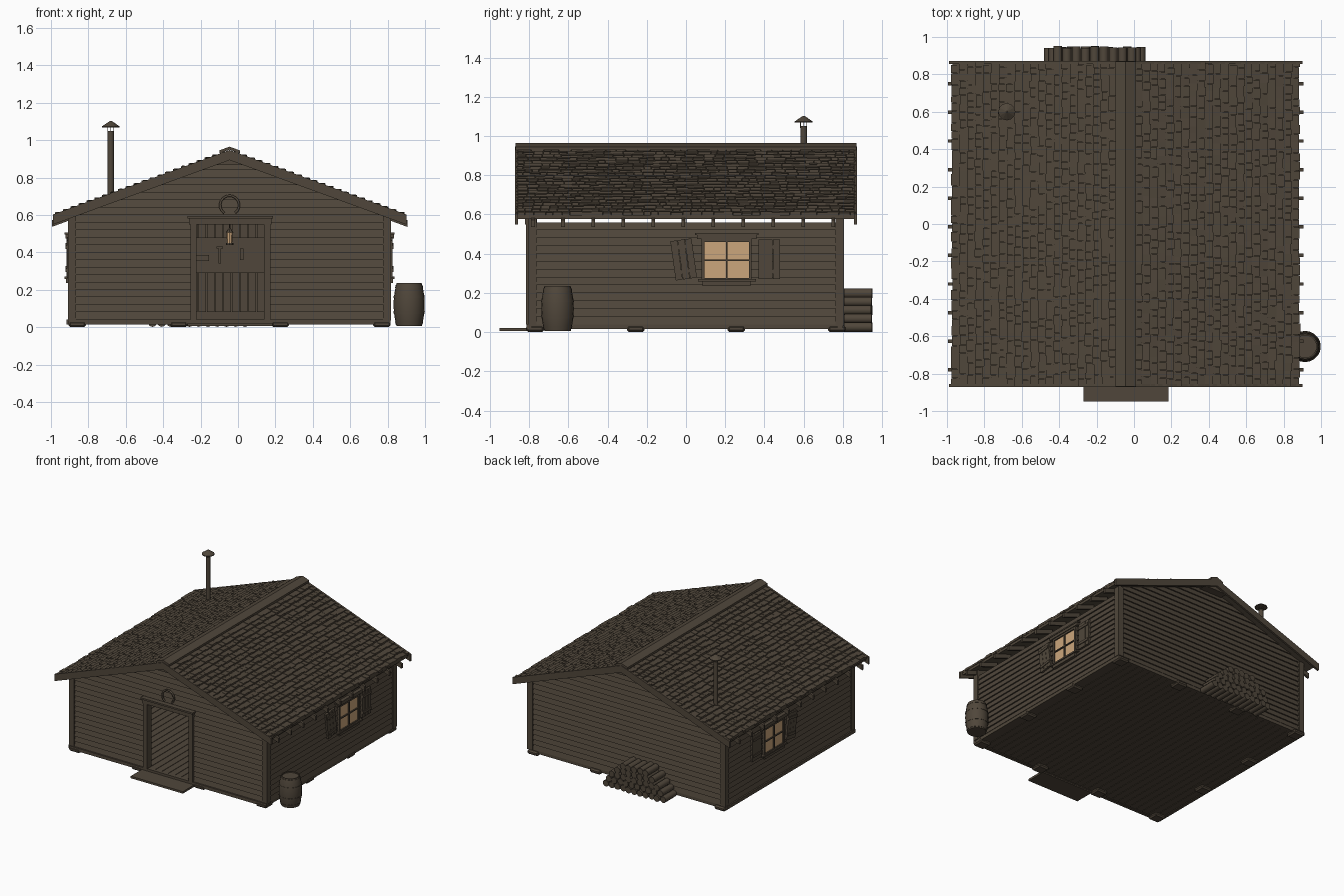
import bpy, bmesh, math, random
from mathutils import Matrix, Vector

if "Cube" in bpy.data.objects:
    bpy.data.objects.remove(bpy.data.objects["Cube"])

random.seed(4)
CX, HW, HY = -0.045, 0.86, 0.80           # house centre, half width, half depth
SL, RZ, RW, RY = 0.365, 0.935, 0.925, 0.86  # roof slope, apex height, half width, half depth


def material(name, rgb):
    m = bpy.data.materials.new(name)
    m.diffuse_color = (*rgb, 1)
    m.use_nodes = True
    m.node_tree.nodes["Principled BSDF"].inputs["Base Color"].default_value = m.diffuse_color
    return m


WOOD = material("brown wood", (0.080, 0.062, 0.043))
GLOW = material("warm window light", (0.60, 0.38, 0.20))


def hexa(lo, hi):
    """Eight corners from a bottom and a top quad."""
    return [Vector(p) for p in (*lo, *hi)]


def box(x0, x1, y0, y1, z0, z1):
    quad = [(x0, y0), (x1, y0), (x1, y1), (x0, y1)]
    return hexa([(*q, z0) for q in quad], [(*q, z1) for q in quad])


def turn(block, axis, angle):
    c = sum(block, Vector()) / 8
    r = Matrix.Rotation(angle, 3, axis)
    return [c + r @ (p - c) for p in block]


def flip(blocks):
    """Mirror blocks across the ridge plane."""
    return [[Vector((2 * CX - p.x, p.y, p.z)) for p in b] for b in blocks]


def finish(name, bm, mat):
    bmesh.ops.recalc_face_normals(bm, faces=bm.faces)
    me = bpy.data.meshes.new(name)
    bm.to_mesh(me)
    bm.free()
    me.materials.append(mat)
    ob = bpy.data.objects.new(name, me)
    bpy.context.collection.objects.link(ob)
    return ob


def build(name, blocks, mat=WOOD):
    bm = bmesh.new()
    for b in blocks:
        v = [bm.verts.new(p) for p in b]
        for f in ((0, 1, 2, 3), (4, 5, 6, 7), (0, 1, 5, 4), (1, 2, 6, 5), (2, 3, 7, 6), (3, 0, 4, 7)):
            bm.faces.new([v[i] for i in f])
    return finish(name, bm, mat)


def lathe(name, profile, x, y, n=20, mat=WOOD):
    """Turned solid from (radius, z) pairs."""
    bm = bmesh.new()
    rings = [[bm.verts.new((x + r * math.cos(2 * math.pi * i / n), y + r * math.sin(2 * math.pi * i / n), z))
              for i in range(n)] for r, z in profile]
    for a, b in zip(rings, rings[1:]):
        for i in range(n):
            bm.faces.new((a[i], a[(i + 1) % n], b[(i + 1) % n], b[i]))
    bm.faces.new(rings[0])
    bm.faces.new(rings[-1])
    return finish(name, bm, mat)


def roof_z(dx):
    return RZ - SL * abs(dx)


# Floor planks, sill beams and foundation stones
build("floor_planks", [box(x, x + 0.052, -HY + 0.01, HY - 0.01, 0.02, 0.038)
                       for x in [CX - HW + 0.01 + 0.056 * i for i in range(30)]])
build("sill_beams", [box(CX - HW, CX + HW, s * HY - 0.02, s * HY + 0.005, 0.015, 0.04) for s in (-0.99, 0.99)]
      + [box(CX + s * HW - 0.02, CX + s * HW + 0.005, -HY, HY, 0.015, 0.04) for s in (-0.99, 0.99)])
stones = []
for i in range(4):
    for j in range(4):
        if i in (0, 3) or j in (0, 3):
            x, y = CX + (i - 1.5) * 0.543, (j - 1.5) * 0.513
            stones.append(box(x - 0.047, x + 0.047, y - 0.045, y + 0.045, 0, 0.033))
stone = build("foundation_stones", stones)
bev = stone.modifiers.new("bevel", "BEVEL")
bev.width = 0.01

# Clapboard walls: every course leans out at its lower edge
DX0, DX1, DTOP, COURSE = -0.24, 0.155, 0.56, 0.04


def gable_course(s, xa, xb, z0, z1, xa1, xb1):
    yi, yo = s * 0.765, s * HY
    return hexa([(xa, yi, z0), (xb, yi, z0), (xb, yo, z0), (xa, yo, z0)],
                [(xa1, yi, z1), (xb1, yi, z1), (xb1, yo - s * 0.01, z1), (xa1, yo - s * 0.01, z1)])


front, back, side = [], [], []
for i in range(22):
    z0 = 0.04 + i * COURSE
    z1 = min(z0 + COURSE, 0.912)
    w0, w1 = [min(HW - 0.005, (RZ - 0.015 - z) / SL) for z in (z0, z1)]
    back.append(gable_course(1, CX - w0, CX + w0, z0, z1, CX - w1, CX + w1))
    if z0 < DTOP - 0.01:
        front.append(gable_course(-1, CX - w0, DX0, z0, z1, CX - w1, DX0))
        front.append(gable_course(-1, DX1, CX + w0, z0, z1, DX1, CX + w1))
        xi, xo = CX + HW - 0.035, CX + HW
        side.append(hexa([(xi, -HY, z0), (xo, -HY, z0), (xo, HY, z0), (xi, HY, z0)],
                         [(xi, -HY, z1), (xo - 0.01, -HY, z1), (xo - 0.01, HY, z1), (xi, HY, z1)]))
    else:
        front.append(gable_course(-1, CX - w0, CX + w0, z0, z1, CX - w1, CX + w1))
build("front_wall", front)
build("back_wall", back)
build("side_walls", side + flip(side))
posts = [box(CX + HW - 0.04, CX + HW + 0.004, s * HY - 0.022, s * HY + 0.022, 0.035, 0.605) for s in (-0.98, 0.98)]
build("corner_boards", posts + flip(posts))

# Roof decks, shingles, rafter tails and trim
deck = [hexa([(CX, -RY, RZ - 0.02), (CX + RW, -RY, roof_z(RW) - 0.02), (CX + RW, RY, roof_z(RW) - 0.02), (CX, RY, RZ - 0.02)],
             [(CX, -RY, RZ), (CX + RW, -RY, roof_z(RW)), (CX + RW, RY, roof_z(RW)), (CX, RY, RZ)])]
build("roof_deck", deck + flip(deck))


def shingles():
    out, rows = [], 22
    for r in range(rows):
        top = RW * r / rows
        y = -RY - 0.005
        while y < RY - 0.01:
            y1 = min(y + random.uniform(0.032, 0.066), RY + 0.005)
            low = top + 0.046 + random.uniform(-0.003, 0.005)
            t = random.uniform(0.012, 0.021)
            a, b = CX + top, CX + low
            za, zb = roof_z(top), roof_z(low)
            out.append(hexa([(a, y, za - 0.002), (b, y, zb), (b, y1 - 0.002, zb), (a, y1 - 0.002, za - 0.002)],
                            [(a, y, za + 0.004), (b, y, zb + t), (b, y1 - 0.002, zb + t), (a, y1 - 0.002, za + 0.004)]))
            y = y1
    return out


build("roof_shingles", shingles() + flip(shingles()))


def rake(d0, d1, y0, y1, low, high):
    """Sloping board on the right roof half."""
    def quad(h):
        return [(CX + d0, y0, roof_z(d0) + h), (CX + d1, y0, roof_z(d1) + h),
                (CX + d1, y1, roof_z(d1) + h), (CX + d0, y1, roof_z(d0) + h)]
    return hexa(quad(low), quad(high))


tails = [rake(0.80, 0.95, y - 0.009, y + 0.009, -0.052, -0.016) for y in [-0.78 + 0.153 * k for k in range(11)]]
build("rafter_tails", tails + flip(tails))
barge = [rake(0, 0.945, s * (RY + 0.004) - 0.008, s * (RY + 0.004) + 0.008, -0.042, 0.012) for s in (-1, 1)]
build("bargeboards", barge + flip(barge))
cap = [rake(0, 0.055, -RY - 0.01, RY + 0.01, 0.014, 0.03)]
build("ridge_cap", cap + flip(cap))
build("gable_ties", [hexa([(CX - 0.1, y0, 0.866), (CX + 0.1, y0, 0.866), (CX + 0.1, y1, 0.866), (CX - 0.1, y1, 0.866)],
                          [(CX - 0.01, y0, 0.905), (CX + 0.01, y0, 0.905), (CX + 0.01, y1, 0.905), (CX - 0.01, y1, 0.905)])
                     for y0, y1 in ((-0.855, -0.79), (0.79, 0.855))])

# Stove pipe with rain cap
lathe("stove_pipe", [(0.017, 0.66), (0.017, 1.05)], -0.68, 0.6, 12)
lathe("pipe_cap", [(0.046, 1.068), (0.046, 1.074), (0.004, 1.103)], -0.68, 0.6, 12)
build("cap_struts", [box(-0.68 + dx - 0.002, -0.68 + dx + 0.002, 0.6 + dy - 0.002, 0.6 + dy + 0.002, 1.04, 1.075)
                     for dx, dy in ((0.016, 0), (-0.016, 0), (0, 0.016), (0, -0.016))])

# Doorway, step and horseshoe
build("door_frame", [box(-0.255, -0.222, -0.815, -0.76, 0.038, 0.56), box(0.14, 0.173, -0.815, -0.76, 0.038, 0.56),
                     box(-0.262, 0.178, -0.82, -0.76, 0.55, 0.582), box(-0.27, 0.186, -0.83, -0.76, 0.582, 0.595)])
build("door_step", [box(-0.27, 0.185, -0.95, -0.79, 0.006, 0.022)])
curve = bpy.data.curves.new("horseshoe", "CURVE")
curve.dimensions = "3D"
curve.bevel_depth, curve.bevel_resolution = 0.007, 1
sp = curve.splines.new("POLY")
sp.points.add(14)
for i, p in enumerate(sp.points):
    a = math.radians(-55 + 290 * i / 14)
    p.co = (CX + 0.051 * math.cos(a), -0.805, 0.652 + 0.051 * math.sin(a), 1)
curve.materials.append(WOOD)
bpy.context.collection.objects.link(bpy.data.objects.new("horseshoe", curve))

# Room contents seen through the doorway
build("inner_planks", [box(x, x + 0.04, 0.75, 0.768, 0.08, 0.56) for x in [-0.3 + 0.0445 * i for i in range(12)]])
build("tool_board", [box(-0.3, 0.23, 0.735, 0.752, 0.29, 0.48)])
build("hanging_tools", [box(-0.103, -0.091, 0.715, 0.735, 0.34, 0.43), box(-0.115, -0.08, 0.71, 0.735, 0.42, 0.432),
                        box(0.012, 0.03, 0.715, 0.735, 0.36, 0.42),
                        box(-0.225, -0.155, 0.72, 0.735, 0.355, 0.385)])
lathe("lantern_glass", [(0.014, 0.45), (0.017, 0.505)], CX, 0, 8, GLOW)
lathe("lantern_base", [(0.02, 0.44), (0.02, 0.45)], CX, 0, 8)
lathe("lantern_top", [(0.022, 0.505), (0.008, 0.525), (0.002, 0.53), (0.002, 0.92)], CX, 0, 8)

# Windows and shutters on both side walls
X = CX + HW
Y0, Y1, Z0, Z1 = 0.095, 0.32, 0.275, 0.46
pane = [box(X - 0.02, X + 0.002, Y0, Y1, Z0, Z1)]
build("window_panes", pane + flip(pane), GLOW)
frame = [box(X - 0.02, X + 0.012, a, b, c, d) for a, b, c, d in (
    (0.08, Y0, 0.262, 0.475), (Y1, 0.335, 0.262, 0.475), (0.08, 0.335, Z1, 0.475), (0.08, 0.335, 0.262, Z0),
    (0.203, 0.212, Z0, Z1), (Y0, Y1, 0.363, 0.371))]
frame += [box(X - 0.02, X + 0.018, 0.055, 0.36, 0.475, 0.495), box(X - 0.02, X + 0.022, 0.045, 0.37, 0.495, 0.505),
          box(X - 0.02, X + 0.022, 0.062, 0.358, 0.258, 0.27), box(X - 0.02, X + 0.014, 0.085, 0.33, 0.235, 0.258)]
build("window_frames", frame + flip(frame))


def shutter(yc, tilt):
    parts = [box(X - 0.006, X + 0.010, yc + k * 0.037 - 0.0175, yc + k * 0.037 + 0.0175, 0.27, 0.472) for k in (-1, 0, 1)]
    parts += [box(X, X + 0.016, yc - 0.05, yc + 0.05, z, z + 0.02) for z in (0.30, 0.425)]
    r = Matrix.Rotation(tilt, 3, "X")
    c = Vector((X, yc, 0.371))
    return [[c + r @ (p - c) for p in b] for b in parts]


leaves = shutter(0.424, 0) + shutter(-0.012, math.radians(8))
build("shutters", leaves + flip(leaves))

# Barrel with hoops
BX, BY = 0.915, -0.655


def barrel_r(z):
    return 0.083 - 0.016 * ((z - 0.12) / 0.115) ** 2


lathe("barrel", [(barrel_r(z), z) for z in [0.006 + 0.0229 * i for i in range(11)]] + [(0.06, 0.235), (0.06, 0.226)], BX, BY)
for k, z in enumerate((0.015, 0.07, 0.155, 0.21)):
    lathe("barrel_hoop_%d" % (k + 1), [(barrel_r(z) + 0.002, z), (barrel_r(z + 0.016) + 0.002, z + 0.016)], BX, BY)

# Stacked firewood behind the house
logs = bmesh.new()
for row, count in enumerate((11, 10, 9, 7, 5)):
    for i in range(count):
        x = -0.21 + (i - (count - 1) / 2) * 0.0495
        z = 0.026 + row * 0.043
        m = Matrix.Translation((x, 0.876 + random.uniform(-0.006, 0.006), z)) @ Matrix.Rotation(math.pi / 2, 4, "X")
        bmesh.ops.create_cone(logs, cap_ends=True, segments=10, radius1=0.0245, radius2=0.0245, depth=0.138, matrix=m)
finish("firewood", logs, WOOD)

# Smooth the turned parts, keeping sharp edges
bpy.ops.object.select_all(action="DESELECT")
for ob in bpy.data.objects:
    if ob.name.startswith(("barrel", "stove", "firewood")):
        ob.select_set(True)
        bpy.context.view_layer.objects.active = ob
bpy.ops.object.shade_smooth_by_angle(angle=math.radians(40))
